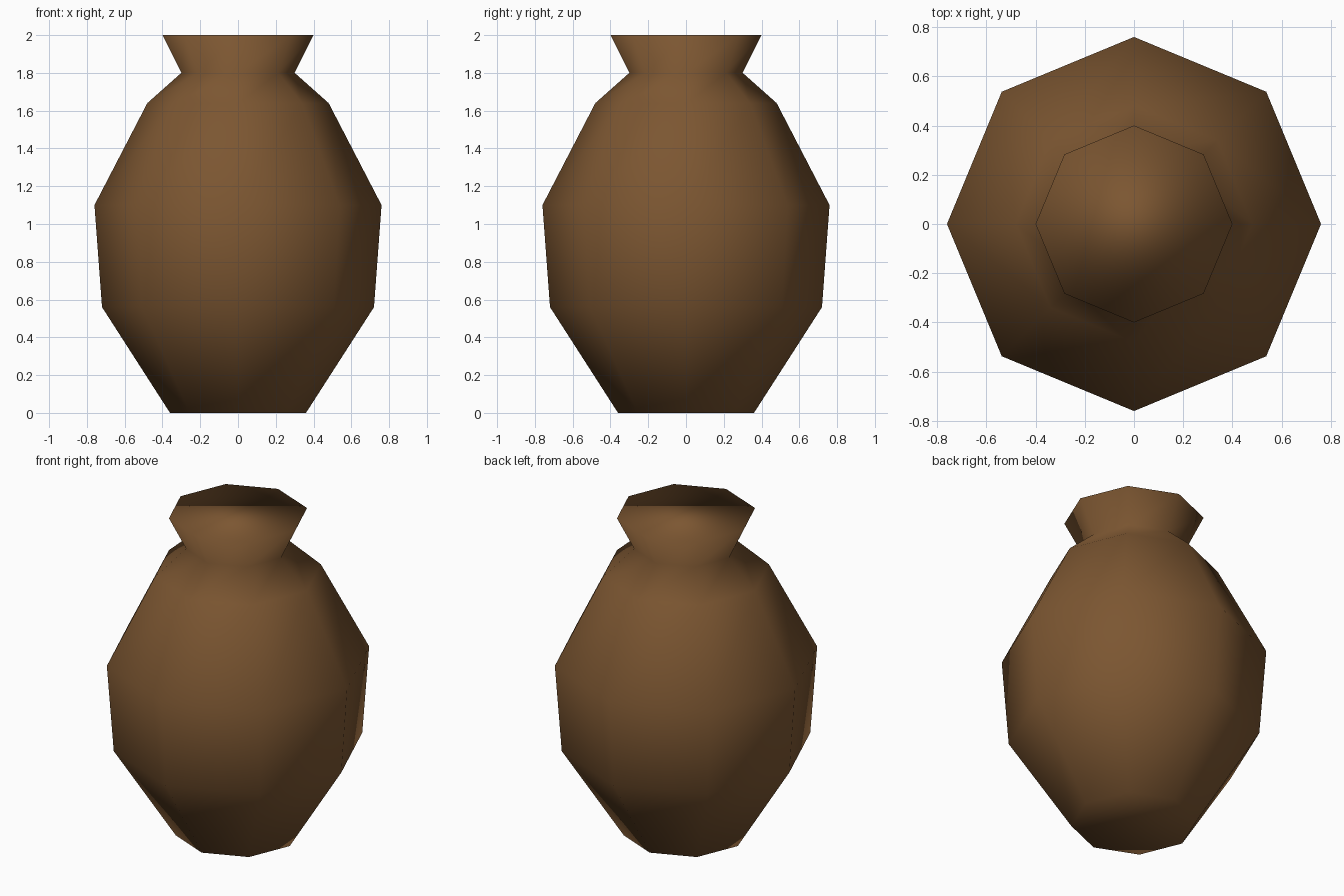
import bpy, bmesh, math

if "Cube" in bpy.data.objects:
    bpy.data.objects.remove(bpy.data.objects["Cube"])

SIDES = 8
# (radius, height) from foot to rim
PROFILE = [(0.36, 0.0), (0.72, 0.56), (0.76, 1.10),
           (0.48, 1.64), (0.30, 1.80), (0.40, 2.0)]

clay = bpy.data.materials.new("brown_clay")
clay.diffuse_color = (0.20, 0.093, 0.031, 1)
clay.use_nodes = True
clay.node_tree.nodes["Principled BSDF"].inputs["Base Color"].default_value = clay.diffuse_color

# Eight-sided rings with corners on the axes
bm = bmesh.new()
rings = []
for r, z in PROFILE:
    rings.append([bm.verts.new((r * math.cos(math.tau * i / SIDES),
                                r * math.sin(math.tau * i / SIDES), z))
                  for i in range(SIDES)])

# Wall between neighbouring rings
for low, high in zip(rings, rings[1:]):
    for i in range(SIDES):
        j = (i + 1) % SIDES
        bm.faces.new((low[i], low[j], high[j], high[i]))

# Closed foot and closed mouth
bm.faces.new(rings[0][::-1])
bm.faces.new(rings[-1])

# Soft shading over the whole pot, mouth included
for f in bm.faces:
    f.smooth = True

mesh = bpy.data.meshes.new("clay_pot")
bm.to_mesh(mesh)
bm.free()
mesh.materials.append(clay)
bpy.context.collection.objects.link(bpy.data.objects.new("clay_pot", mesh))
